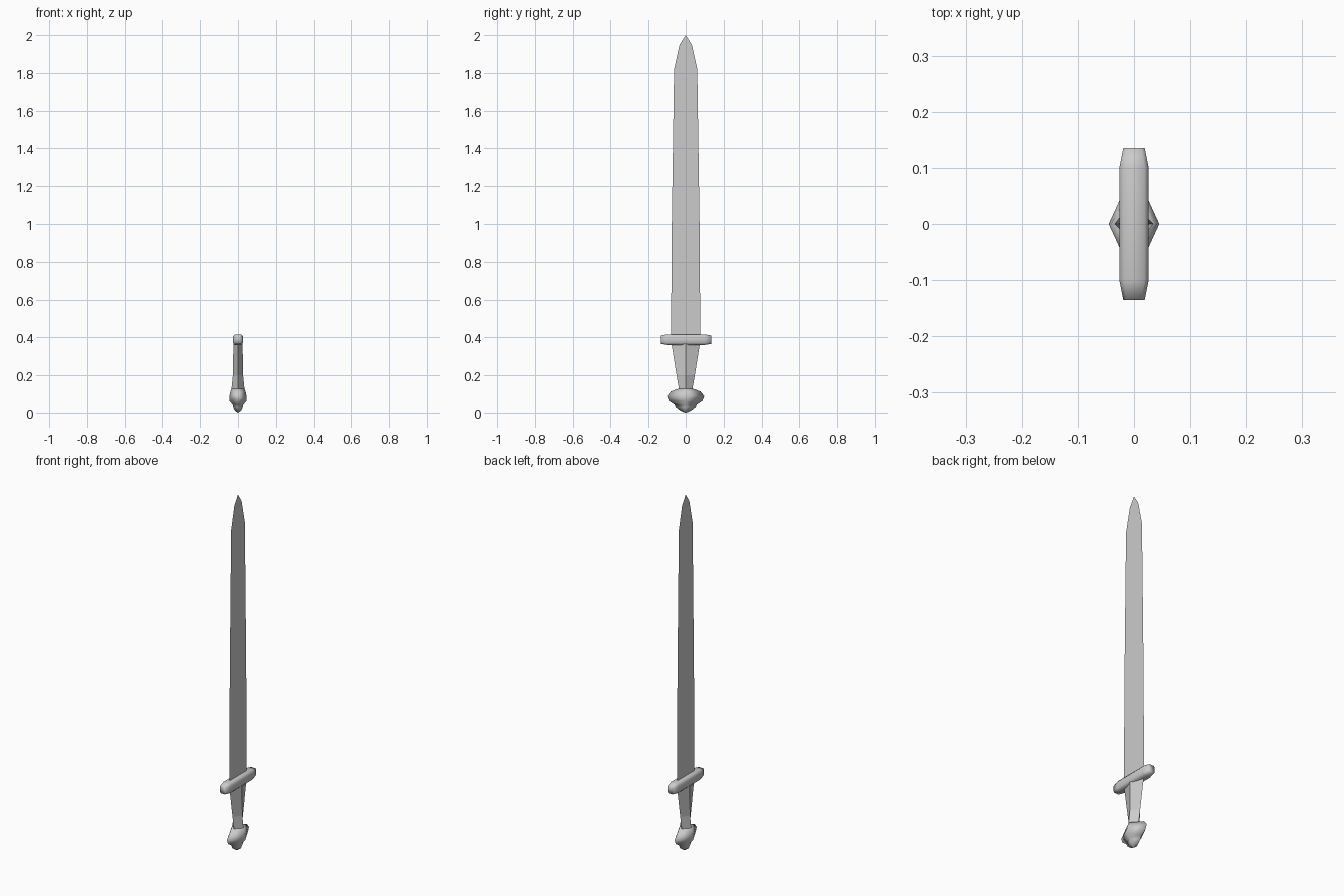
import bpy
import bmesh

if "Cube" in bpy.data.objects:
    bpy.data.objects.remove(bpy.data.objects["Cube"])


def finish(name, bm, smooth=False):
    bmesh.ops.recalc_face_normals(bm, faces=bm.faces)
    me = bpy.data.meshes.new(name)
    bm.to_mesh(me)
    bm.free()
    ob = bpy.data.objects.new(name, me)
    bpy.context.collection.objects.link(ob)
    for p in me.polygons:
        p.use_smooth = smooth
    return ob


def loft(name, rings, smooth=False):
    """Skin a list of equal-length rings and cap both ends."""
    bm = bmesh.new()
    loops = [[bm.verts.new(co) for co in ring] for ring in rings]
    n = len(loops[0])
    for a, b in zip(loops, loops[1:]):
        for i in range(n):
            j = (i + 1) % n
            bm.faces.new((a[i], a[j], b[j], b[i]))
    bm.faces.new(loops[0])
    bm.faces.new(loops[-1])
    return finish(name, bm, smooth)


def diamond(z, x, y):
    return [(x, 0, z), (0, y, z), (-x, 0, z), (0, -y, z)]


# Blade: paper-thin sheet in the YZ plane, split along the centre line
bm = bmesh.new()
profile = [(0.40, 0.077), (1.0, 0.073), (1.82, 0.061), (1.95, 0.032)]
tip = bm.verts.new((0, 0, 2.0))
rows = [[bm.verts.new((0, s * w, z)) for s in (-1, 0, 1)] for z, w in profile]
for a, b in zip(rows, rows[1:]):
    for i in range(2):
        bm.faces.new((a[i], a[i + 1], b[i + 1], b[i]))
for i in range(2):
    bm.faces.new((rows[-1][i], rows[-1][i + 1], tip))
finish("blade", bm)

# Grip: diamond section narrowing toward the pommel
loft("grip", [diamond(z, x, y) for z, x, y in
              [(0.38, 0.024, 0.077), (0.20, 0.027, 0.048), (0.13, 0.034, 0.036)]])

# Pommel: wide lobe with a small button underneath
loft("pommel", [diamond(z, x, y) for z, x, y in
                [(0.13, 0.034, 0.036), (0.115, 0.040, 0.078), (0.09, 0.045, 0.098),
                 (0.065, 0.045, 0.088), (0.045, 0.028, 0.058), (0.03, 0.025, 0.053),
                 (0.012, 0.018, 0.030), (0.005, 0.008, 0.018), (0.0, 0.002, 0.003)]], True)

# Guard: bar along Y with chamfered section and tapered ends
section = [(1, .6), (.7, 1), (-.7, 1), (-1, .6), (-1, -.6), (-.7, -1), (.7, -1), (1, -.6)]
loft("guard", [[(u * x, y, 0.388 + v * h) for u, v in section] for y, x, h in
               [(-0.135, 0.019, 0.022), (-0.10, 0.026, 0.028),
                (0.10, 0.026, 0.028), (0.135, 0.019, 0.022)]], True)
